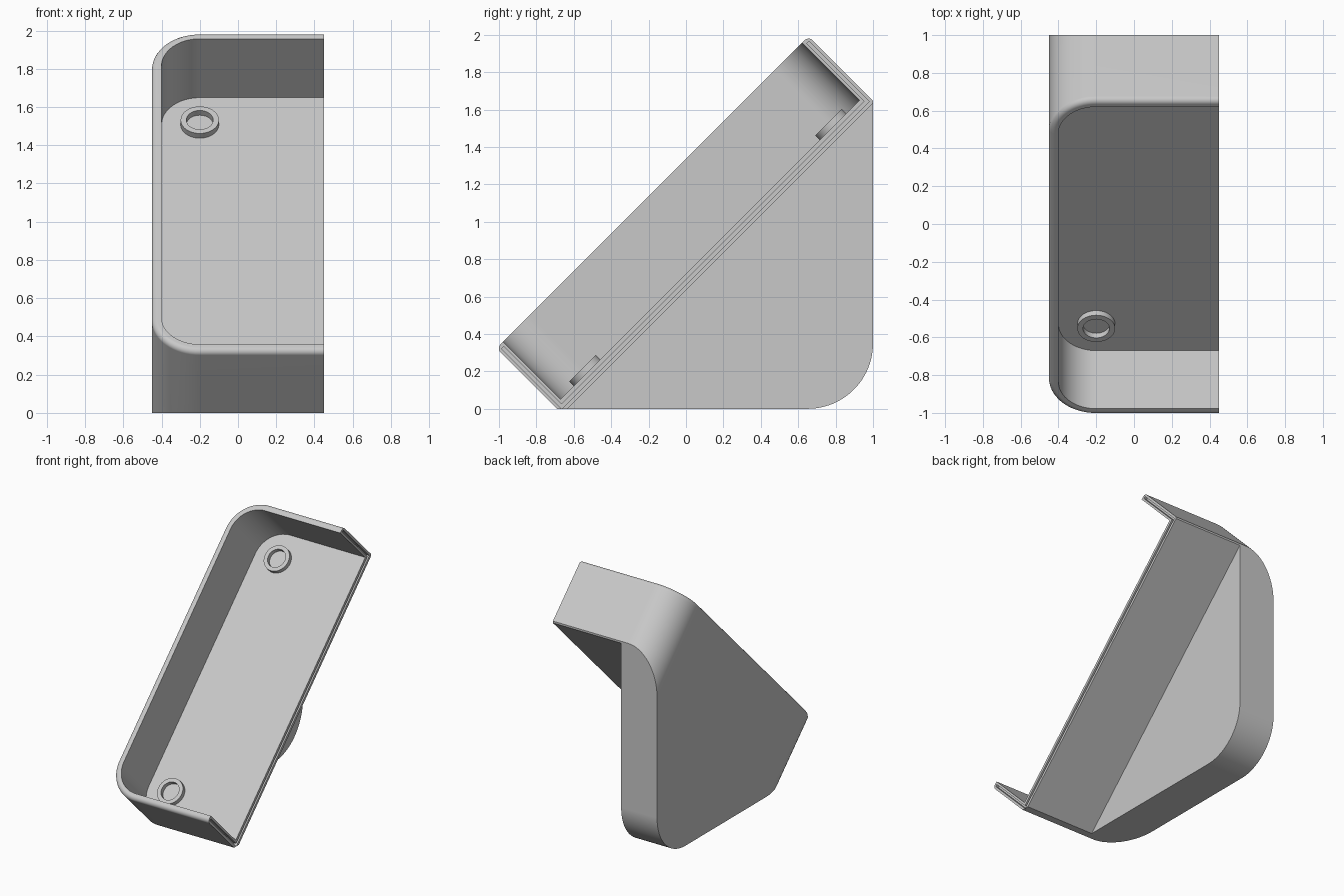
import bpy, bmesh
from math import sin, cos, pi, radians, sqrt
from mathutils import Matrix, Vector

cube = bpy.data.objects.get("Cube")
if cube:
    bpy.data.objects.remove(cube, do_unlink=True)

# Tray dimensions: x across, u along the 45 degree slope, w out of the slope
HALF = 0.45
U0, U1 = -0.488, 1.872
W0, W1 = 0.4475, 0.945
FLOOR, WALL, RADIUS = 0.51, 0.05, 0.25
BRACKET_X = -0.14
TILT = Matrix.Rotation(radians(45), 4, 'X')
# Maps a profile drawn in (y, z) onto an extrusion along x
SIDEWAYS = Matrix(((0, 0, 1, 0), (1, 0, 0, 0), (0, 1, 0, 0), (0, 0, 0, 1)))

grey = bpy.data.materials.new("light_grey")
grey.use_nodes = True
grey.diffuse_color = (0.58, 0.58, 0.58, 1)
grey.node_tree.nodes["Principled BSDF"].inputs["Base Color"].default_value = grey.diffuse_color


def arc(cx, cy, r, start, end, steps=16):
    angles = [radians(start + (end - start) * i / steps) for i in range(steps + 1)]
    return [(cx + r * cos(a), cy + r * sin(a)) for a in angles]


def tray_outline(inset):
    """Outline with two rounded corners, running past the open end."""
    r = RADIUS - inset
    cx = -HALF + RADIUS
    return ([(0.6, U0 + inset), (0.6, U1 - inset)]
            + arc(cx, U1 - RADIUS, r, 90, 180)
            + arc(cx, U0 + RADIUS, r, 180, 270))


def prism(name, outline, low, high, matrix, rim=0):
    """Extrude an outline from low to high, optionally rounding the top rim."""
    bm = bmesh.new()
    base = bm.faces.new([bm.verts.new((a, b, low)) for a, b in outline])
    new = bmesh.ops.extrude_face_region(bm, geom=[base])["geom"]
    bmesh.ops.translate(bm, vec=(0, 0, high - low),
                        verts=[v for v in new if isinstance(v, bmesh.types.BMVert)])
    bmesh.ops.recalc_face_normals(bm, faces=bm.faces)
    if rim:
        edges = [e for e in bm.edges if all(v.co.z > high - 1e-4 for v in e.verts)]
        bmesh.ops.bevel(bm, geom=edges, offset=rim, segments=5, profile=0.5, affect='EDGES')
    bm.transform(matrix)
    bmesh.ops.recalc_face_normals(bm, faces=bm.faces)
    mesh = bpy.data.meshes.new(name)
    bm.to_mesh(mesh)
    bm.free()
    mesh.materials.append(grey)
    obj = bpy.data.objects.new(name, mesh)
    bpy.context.collection.objects.link(obj)
    return obj


def combine(obj, cutter, operation):
    """Apply a boolean and throw the cutter away."""
    cutter.hide_render = True
    mod = obj.modifiers.new("cut", 'BOOLEAN')
    mod.operation, mod.object, mod.solver = operation, cutter, 'EXACT'
    graph = bpy.context.evaluated_depsgraph_get()
    mesh = bpy.data.meshes.new_from_object(obj.evaluated_get(graph))
    obj.modifiers.clear()
    obj.data = mesh
    bpy.data.objects.remove(cutter, do_unlink=True)


def smooth(obj):
    bpy.ops.object.select_all(action='DESELECT')
    obj.select_set(True)
    bpy.context.view_layer.objects.active = obj
    bpy.ops.object.shade_smooth_by_angle(angle=radians(30))
    mod = obj.modifiers.new("even_shading", 'WEIGHTED_NORMAL')
    mod.keep_sharp = True


# Tilted tray, hollowed out and trimmed at the open end, the bottom and the back
tray = prism("tray", tray_outline(0), W0, W1, TILT, rim=0.03)
combine(tray, prism("hollow", tray_outline(WALL), FLOOR, 1.3, TILT), 'DIFFERENCE')
trim = [(-2, 0), (1, 0), (1, 3), (-2, 3)]
combine(tray, prism("trim", trim, -2, HALF, SIDEWAYS), 'INTERSECT')

# Narrow joint groove that follows the walls and floor on the open end
near, far, top = 0.018, 0.034, W1 - 0.02
groove = [(U0 + near, top), (U0 + near, W0 + 0.022), (U1 - near, W0 + 0.022), (U1 - near, top),
          (U1 - far, top), (U1 - far, W0 + 0.04), (U0 + far, W0 + 0.04), (U0 + far, top)]
combine(tray, prism("groove", groove, HALF - 0.025, 0.6, TILT @ SIDEWAYS), 'DIFFERENCE')
smooth(tray)

# Solid wedge under the closed side, with its corners following the tray outline
reach = W0 * sqrt(2)
wedge = [(-reach, 0)] + arc(0.65, 0.35, 0.35, -90, 0, 24) + [(1, 1 + reach)]
bracket = prism("side_bracket", wedge, -0.6, BRACKET_X, SIDEWAYS)
combine(bracket, prism("outline_trim", tray_outline(0), -2, 1.2, TILT), 'INTERSECT')
smooth(bracket)

# Raised rings standing on the tray floor at the two rounded corners
for name, u in (("lower_ring", U0 + RADIUS), ("upper_ring", U1 - RADIUS)):
    x = -HALF + RADIUS
    ring = prism(name, arc(x, u, 0.1, 0, 360, 48)[:-1], FLOOR, FLOOR + 0.035, TILT)
    hole = prism("hole", arc(x, u, 0.07, 0, 360, 48)[:-1], 0.4, 0.7, TILT)
    combine(ring, hole, 'DIFFERENCE')
    smooth(ring)
